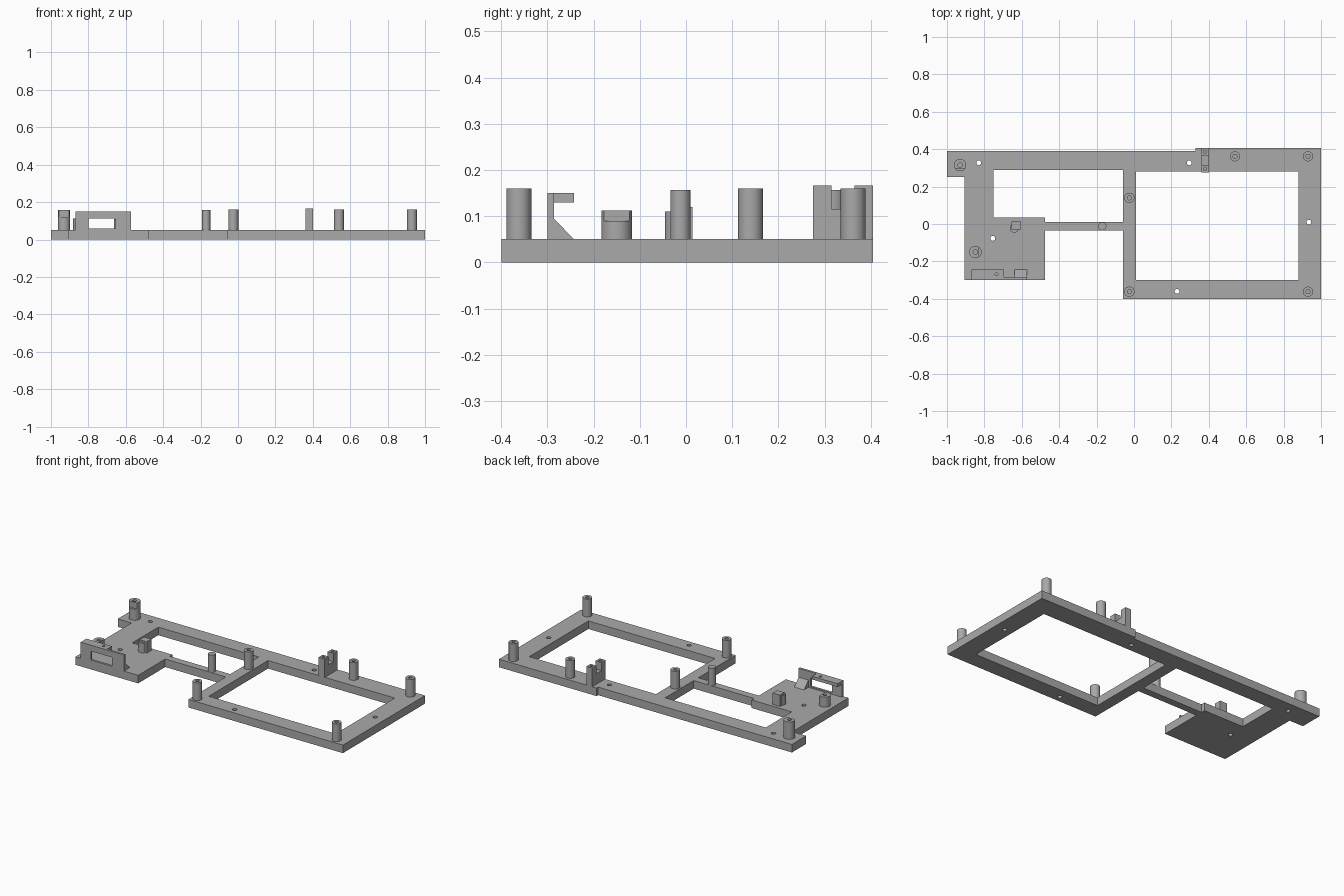
import bpy, bmesh, math

if "Cube" in bpy.data.objects:
    bpy.data.objects.remove(bpy.data.objects["Cube"])

grey = bpy.data.materials.new("plain grey")
grey.use_nodes = True
grey.diffuse_color = (0.4, 0.4, 0.4, 1)
grey.node_tree.nodes["Principled BSDF"].inputs["Base Color"].default_value = (0.4, 0.4, 0.4, 1)

BASE = 0.05


def rect(x0, x1, y0, y1):
    return [(x0, y0), (x1, y0), (x1, y1), (x0, y1)]


def circle(x, y, r, n=32):
    return [(x + r * math.cos(math.tau * i / n), y + r * math.sin(math.tau * i / n)) for i in range(n)]


def slab(name, loops, low, high, axis="Z"):
    """Extrude a flat outline (first loop) with holes (other loops) along an axis."""
    curve = bpy.data.curves.new(name, "CURVE")
    curve.dimensions = "2D"
    curve.fill_mode = "BOTH"
    curve.extrude = (high - low) / 2
    for loop in loops:
        spline = curve.splines.new("POLY")
        spline.points.add(len(loop) - 1)
        for point, (u, v) in zip(spline.points, loop):
            point.co = (u, v, 0, 1)
        spline.use_cyclic_u = True
    helper = bpy.data.objects.new(name + " outline", curve)
    bpy.context.collection.objects.link(helper)
    graph = bpy.context.evaluated_depsgraph_get()
    mesh = bpy.data.meshes.new_from_object(helper.evaluated_get(graph))
    bpy.data.objects.remove(helper)
    bpy.data.curves.remove(curve)

    bm = bmesh.new()
    bm.from_mesh(mesh)
    bmesh.ops.remove_doubles(bm, verts=bm.verts, dist=1e-5)
    middle = (low + high) / 2
    for vert in bm.verts:
        u, v, w = vert.co.x, vert.co.y, vert.co.z + middle
        vert.co = {"Z": (u, v, w), "Y": (u, w, v), "X": (w, u, v)}[axis]
    bmesh.ops.recalc_face_normals(bm, faces=bm.faces)
    bm.to_mesh(mesh)
    bm.free()
    mesh.materials.clear()
    mesh.materials.append(grey)
    obj = bpy.data.objects.new(name, mesh)
    bpy.context.collection.objects.link(obj)
    bpy.ops.object.select_all(action="DESELECT")
    obj.select_set(True)
    bpy.context.view_layer.objects.active = obj
    bpy.ops.object.shade_smooth_by_angle(angle=math.radians(30))
    return obj


# Base frame with two windows and screw holes
outline = [(-1, 0.39), (0.33, 0.39), (0.33, 0.405), (1, 0.405), (1, -0.4), (-0.06, -0.4),
           (-0.06, -0.035), (-0.475, -0.035), (-0.475, -0.3), (-0.905, -0.3),
           (-0.905, 0.25), (-1, 0.25)]
right_window = rect(0.01, 0.88, -0.3, 0.28)
left_window = [(-0.75, 0.035), (-0.475, 0.035), (-0.475, 0.01), (-0.06, 0.01),
               (-0.06, 0.29), (-0.75, 0.29)]
screw_spots = [(-0.83, 0.327), (0.295, 0.327), (0.935, 0.01), (0.23, -0.36), (-0.755, -0.077)]
slab("base_frame", [outline, right_window, left_window]
     + [circle(x, y, 0.013, 16) for x, y in screw_spots], 0, BASE)

# Hollow mounting posts
for i, (x, y) in enumerate([(0.54, 0.362), (0.93, 0.362), (0.93, -0.362),
                            (-0.025, -0.362), (-0.025, 0.14)]):
    slab(f"mounting_post_{i + 1}", [circle(x, y, 0.027), circle(x, y, 0.011, 16)], BASE, 0.16)

# Solid support pin on the narrow bridge
slab("support_pin", [circle(-0.17, -0.012, 0.022)], BASE, 0.157)

# Corner post, its head cut flat towards the front
ring = circle(-0.93, 0.315, 0.033)
bore = circle(-0.93, 0.315, 0.012, 16)
slab("corner_post", [ring, bore], BASE, 0.12)
slab("corner_post_head", [[(x, max(y, 0.295)) for x, y in ring], bore], 0.12, 0.157)

# Short post, its head cut flat towards the left
ring = circle(-0.848, -0.15, 0.033)
bore = circle(-0.848, -0.15, 0.012, 16)
slab("short_post", [ring, bore], BASE, 0.09)
slab("short_post_head", [[(min(x, -0.83), y) for x, y in ring], bore], 0.09, 0.112)

# Forked clip on the back rail
slab("clip_base", [rect(0.36, 0.4, 0.275, 0.405)], BASE, 0.115)
for side, y0, y1 in (("front", 0.275, 0.315), ("back", 0.365, 0.405)):
    slab(f"clip_{side}_prong", [rect(0.36, 0.4, y0, y1), circle(0.38, (y0 + y1) / 2, 0.009, 12)],
         0.115, 0.166)

# Small block and pin on the left platform
slab("locating_block", [rect(-0.655, -0.605, -0.03, 0.014)], BASE, 0.12)
slab("locating_pin", [circle(-0.64, -0.022, 0.024)], BASE, 0.11)

# Socket bracket: wall with opening, top lip and gusset
slab("bracket_wall", [rect(-0.87, -0.573, BASE, 0.15), rect(-0.8, -0.655, 0.058, 0.113)],
     -0.3, -0.286, "Y")
slab("bracket_lip", [rect(-0.87, -0.695, -0.286, -0.243), circle(-0.735, -0.268, 0.008, 12)],
     0.13, 0.15)
slab("bracket_gusset", [[(-0.286, BASE), (-0.243, BASE), (-0.286, 0.095)]], -0.64, -0.573, "X")
